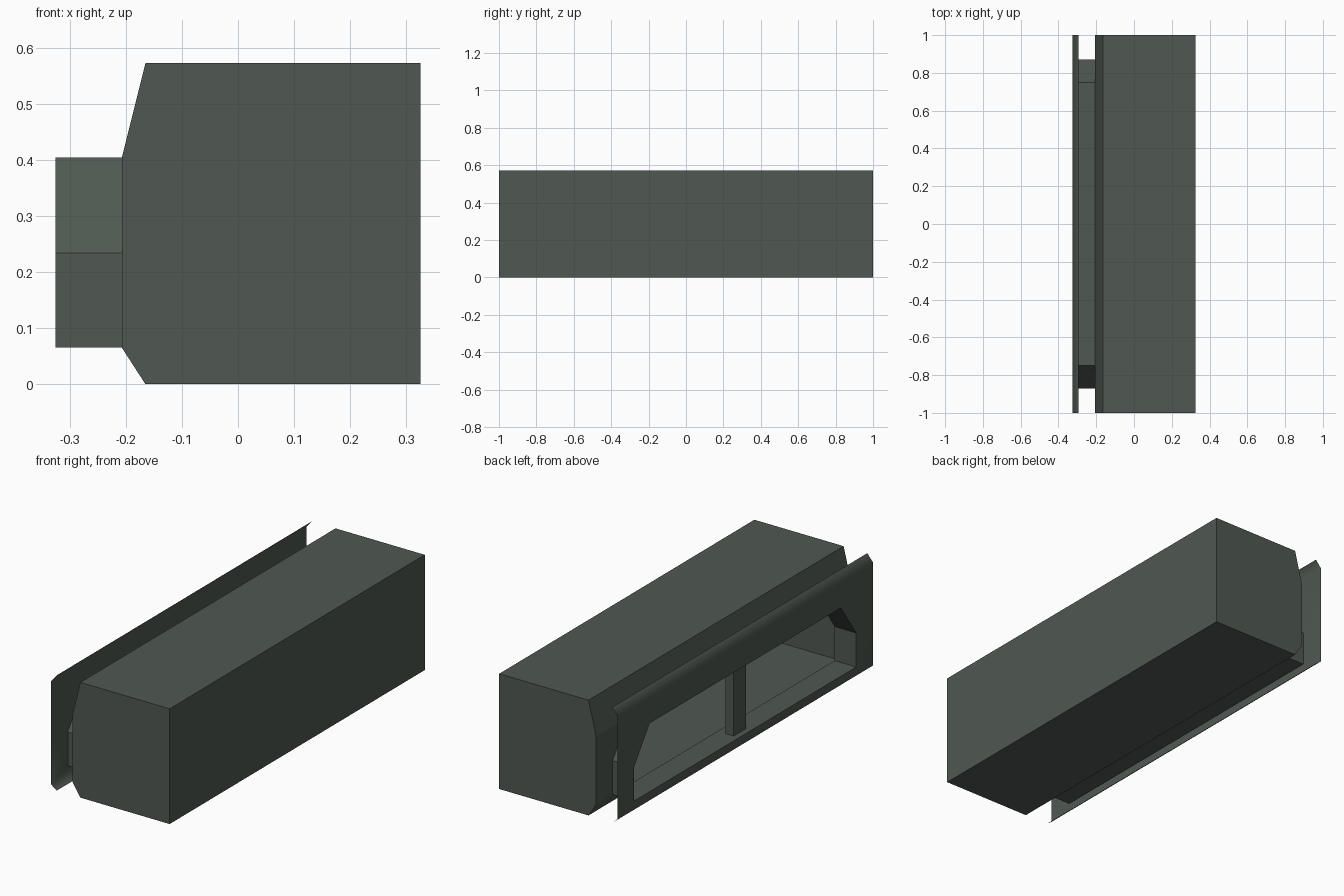
import bpy, bmesh, math

if "Cube" in bpy.data.objects:
    bpy.data.objects.remove(bpy.data.objects["Cube"])

mat = bpy.data.materials.new("dark grey green")
mat.diffuse_color = (0.08, 0.099, 0.085, 1)
mat.use_nodes = True
mat.node_tree.nodes["Principled BSDF"].inputs["Base Color"].default_value = mat.diffuse_color

# key measurements
X_LIP, X_FACE, X_BODY, X_CHAMFER, X_BACK = -0.325, -0.295, -0.207, -0.165, 0.325
TOP = 0.572
Z_LOW, Z_MID, Z_HIGH = 0.065, 0.234, 0.404
# right half of the opening outline (y, z); the left half is mirrored
HALF = [(0.87, Z_LOW), (0.87, Z_MID), (0.75, Z_HIGH)]
OPENING = HALF + [(-y, z) for y, z in reversed(HALF)]


def polygon(bm, pts):
    return bm.faces.new([bm.verts.new(p) for p in pts])


def panel_with_opening(bm, x, z0, z1):
    """Flat panel facing -x, spanning y -1..1, with the six-sided opening cut out."""
    i = [(x, y, z) for y, z in OPENING]
    br, tr, tl, bl = [(x, y, z) for y, z in ((1, z0), (1, z1), (-1, z1), (-1, z0))]
    polygon(bm, [bl, br, i[0], i[5]])
    polygon(bm, [tr, tl, i[3], i[2]])
    polygon(bm, [br, tr, i[1], i[0]])
    polygon(bm, [tr, i[2], i[1]])
    polygon(bm, [bl, i[5], i[4], tl])
    polygon(bm, [tl, i[4], i[3]])


def strip(bm, a, b):
    """Quad along the full length between two (x, z) points."""
    polygon(bm, [(a[0], -1, a[1]), (a[0], 1, a[1]), (b[0], 1, b[1]), (b[0], -1, b[1])])


def finish(bm, name):
    bmesh.ops.remove_doubles(bm, verts=bm.verts[:], dist=1e-5)
    bm.faces.ensure_lookup_table()
    bmesh.ops.recalc_face_normals(bm, faces=bm.faces[:])
    me = bpy.data.meshes.new(name)
    bm.to_mesh(me)
    bm.free()
    me.materials.append(mat)
    ob = bpy.data.objects.new(name, me)
    bpy.context.collection.objects.link(ob)
    return ob


# main housing: hollow shell whose rear face opens into the duct
bm = bmesh.new()
outline = [(X_BODY, Z_HIGH), (X_CHAMFER, TOP), (X_BACK, TOP),
           (X_BACK, 0), (X_CHAMFER, 0), (X_BODY, Z_LOW)]
for a, b in zip(outline, outline[1:]):
    strip(bm, a, b)
for y in (-1, 1):
    polygon(bm, [(x, y, z) for x, z in outline])
# the opening spans the whole face height, so only the two side pieces remain
for s in (-1, 1):
    polygon(bm, [(X_BODY, s * y, z) for y, z in
                 [(1, Z_LOW), (1, Z_HIGH), *reversed(HALF)]])
finish(bm, "housing")

# duct joining housing and face plate
bm = bmesh.new()
for (y0, z0), (y1, z1) in zip(OPENING, OPENING[1:] + OPENING[:1]):
    polygon(bm, [(X_BODY, y0, z0), (X_LIP, y0, z0), (X_LIP, y1, z1), (X_BODY, y1, z1)])
finish(bm, "duct")

# thin face plate with swept-back top and bottom lips
bm = bmesh.new()
panel_with_opening(bm, X_LIP, 0.022, 0.536)
strip(bm, (X_LIP, 0.536), (X_FACE, TOP))
strip(bm, (X_LIP, 0.022), (X_FACE, 0))
plate = finish(bm, "face_plate")
if sum(p.normal.x for p in plate.data.polygons) > 0:
    plate.data.flip_normals()
for p in plate.data.polygons:
    p.use_smooth = True
plate.modifiers.new("flat_panel_normals", 'WEIGHTED_NORMAL')

# centre post inside the opening
bm = bmesh.new()
bmesh.ops.create_cube(bm, size=1)
for v in bm.verts:
    v.co.x = -0.25 if v.co.x > 0 else -0.295
    v.co.y *= 0.095
    v.co.z = Z_HIGH if v.co.z > 0 else Z_LOW
finish(bm, "centre_post")
